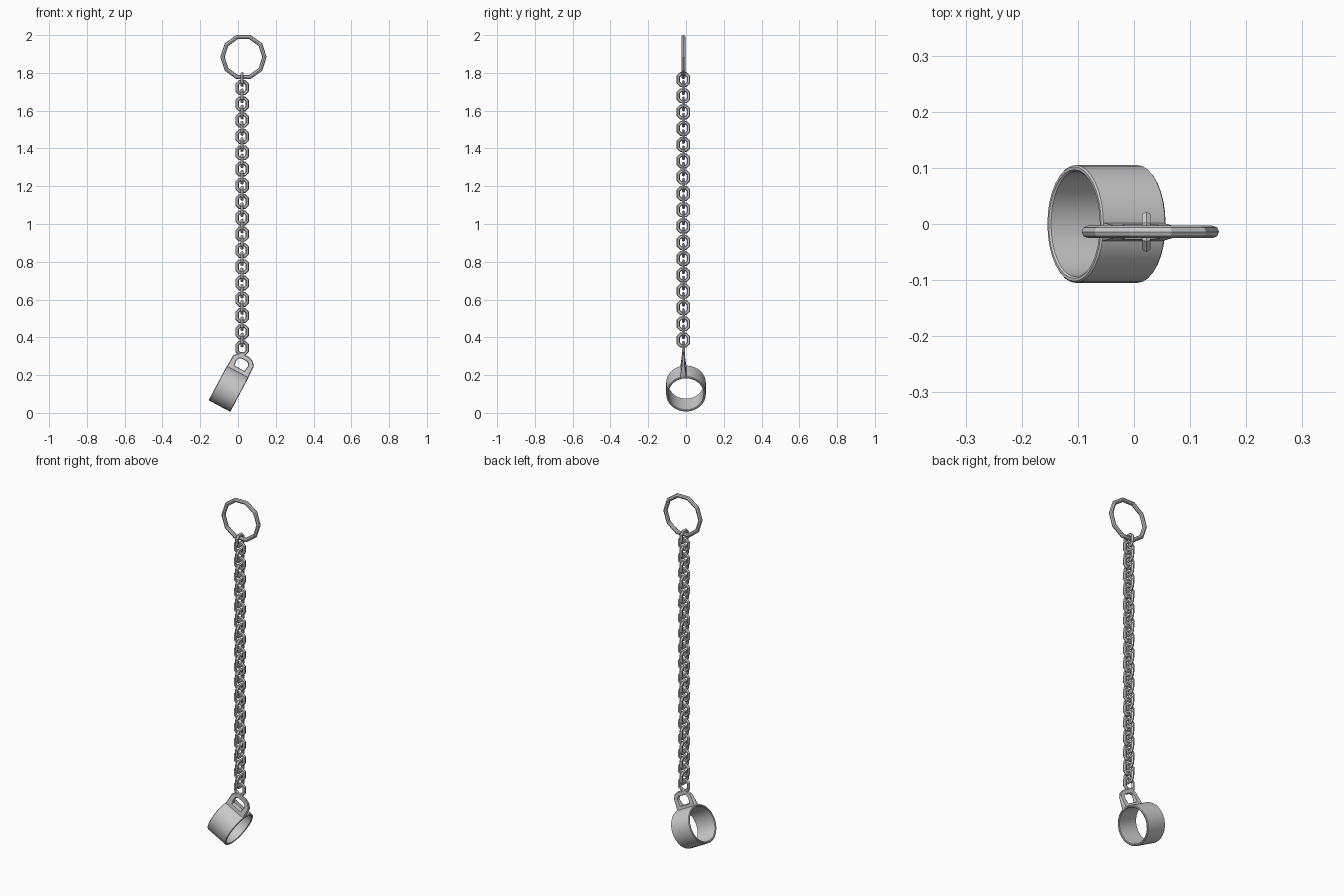
import bpy, bmesh
from math import sin, cos, pi, radians
from mathutils import Vector, Matrix

if "Cube" in bpy.data.objects:
    bpy.data.objects.remove(bpy.data.objects["Cube"])

CHAIN_X, CHAIN_Y = 0.022, -0.014


def finish(bm, name):
    bmesh.ops.recalc_face_normals(bm, faces=bm.faces)
    mesh = bpy.data.meshes.new(name)
    bm.to_mesh(mesh)
    bm.free()
    ob = bpy.data.objects.new(name, mesh)
    bpy.context.collection.objects.link(ob)
    return ob


def bridge(bm, rings):
    # closed loop of closed vertex rings
    for i, a in enumerate(rings):
        b = rings[(i + 1) % len(rings)]
        n = len(a)
        for j in range(n):
            bm.faces.new((a[j], a[(j + 1) % n], b[(j + 1) % n], b[j]))


def closed_tube(name, path, radius, sides):
    # mitred tube along a closed outline in the local xz plane
    bm = bmesh.new()
    pts = [Vector((x, 0, z)) for x, z in path]
    rings = []
    for i, p in enumerate(pts):
        d0 = (p - pts[i - 1]).normalized()
        d1 = (pts[(i + 1) % len(pts)] - p).normalized()
        t = (d0 + d1).normalized()
        out = Vector((t.z, 0, -t.x)) / t.dot(d1)
        rings.append([bm.verts.new(p + radius * (cos(a) * out + sin(a) * Vector((0, 1, 0))))
                      for a in (2 * pi * k / sides for k in range(sides))])
    bridge(bm, rings)
    return finish(bm, name)


def smooth(ob, angle):
    bpy.ops.object.select_all(action='DESELECT')
    ob.select_set(True)
    bpy.context.view_layer.objects.active = ob
    bpy.ops.object.shade_smooth_by_angle(angle=radians(angle))


# Top ring: ten straight segments
ring = closed_tube("top_ring", [(0.111 * cos(2 * pi * k / 10), 0.111 * sin(2 * pi * k / 10))
                                for k in range(10)], 0.011, 8)
ring.location = (0.029, CHAIN_Y, 1.884)

# Chain: links share one mesh, each turned a quarter from the last
w, h, c = 0.027, 0.0305, 0.014
outline = [(w, -h + c), (w, h - c), (w - c, h), (-w + c, h),
           (-w, h - c), (-w, -h + c), (-w + c, -h), (w - c, -h)]
first = closed_tube("chain_link", outline, 0.009, 6)
for i in range(34):
    link = first if i == 0 else first.copy()
    if i:
        bpy.context.collection.objects.link(link)
    link.name = f"chain_link_{i + 1}"
    link.location = (CHAIN_X, CHAIN_Y, 1.765 - 0.0431 * i)
    link.rotation_euler.z = pi / 2 if i % 2 == 0 else 0

# Cuff frame: local x is the cuff axis, local z points to the lug
tilt = Matrix.Translation((-0.049, 0.0, 0.129)) @ Matrix.Rotation(radians(28), 4, 'Y')

# Cuff: lathed band with softened rims
profile = [(-0.062, 0.105), (0.062, 0.105), (0.065, 0.102), (0.065, 0.097),
           (0.062, 0.094), (-0.062, 0.094), (-0.065, 0.097), (-0.065, 0.102)]
bm = bmesh.new()
N = 32
bridge(bm, [[bm.verts.new((x, r * cos(2 * pi * k / N), r * sin(2 * pi * k / N)))
             for k in range(N)] for x, r in profile])
cuff = finish(bm, "cuff_band")
cuff.matrix_world = tilt
smooth(cuff, 35)

# Lug: plate with a hole, thicker where it meets the cuff
outer = [(0.064, 0.098), (0.062, 0.165), (0.046, 0.186), (0.022, 0.197),
         (-0.022, 0.197), (-0.046, 0.186), (-0.062, 0.165), (-0.064, 0.098)]
inner = [(0.030, 0.121), (0.034, 0.150), (0.030, 0.164), (0.018, 0.172),
         (-0.018, 0.172), (-0.030, 0.164), (-0.034, 0.150), (-0.030, 0.121)]
bm = bmesh.new()


def half_thick(z):
    return 0.008 + 0.008 * max(0.0, (0.165 - z) / 0.067)


def lug_ring(pts, side, inset=0.0):
    res = []
    for x, z in pts:
        p = Vector((x, 0.0, z))
        p += (Vector((0, 0, 0.145)) - p).normalized() * inset
        p.y = side * half_thick(z) * (1 if inset else 0.5)
        res.append(bm.verts.new(p))
    return res


bridge(bm, [lug_ring(outer, -1), lug_ring(outer, -1, 0.004),
            lug_ring(inner, -1, -0.003), lug_ring(inner, -1),
            lug_ring(inner, 1), lug_ring(inner, 1, -0.003),
            lug_ring(outer, 1, 0.004), lug_ring(outer, 1)])
lug = finish(bm, "cuff_lug")
lug.matrix_world = Matrix.Translation((0, CHAIN_Y, 0)) @ tilt
smooth(lug, 35)
